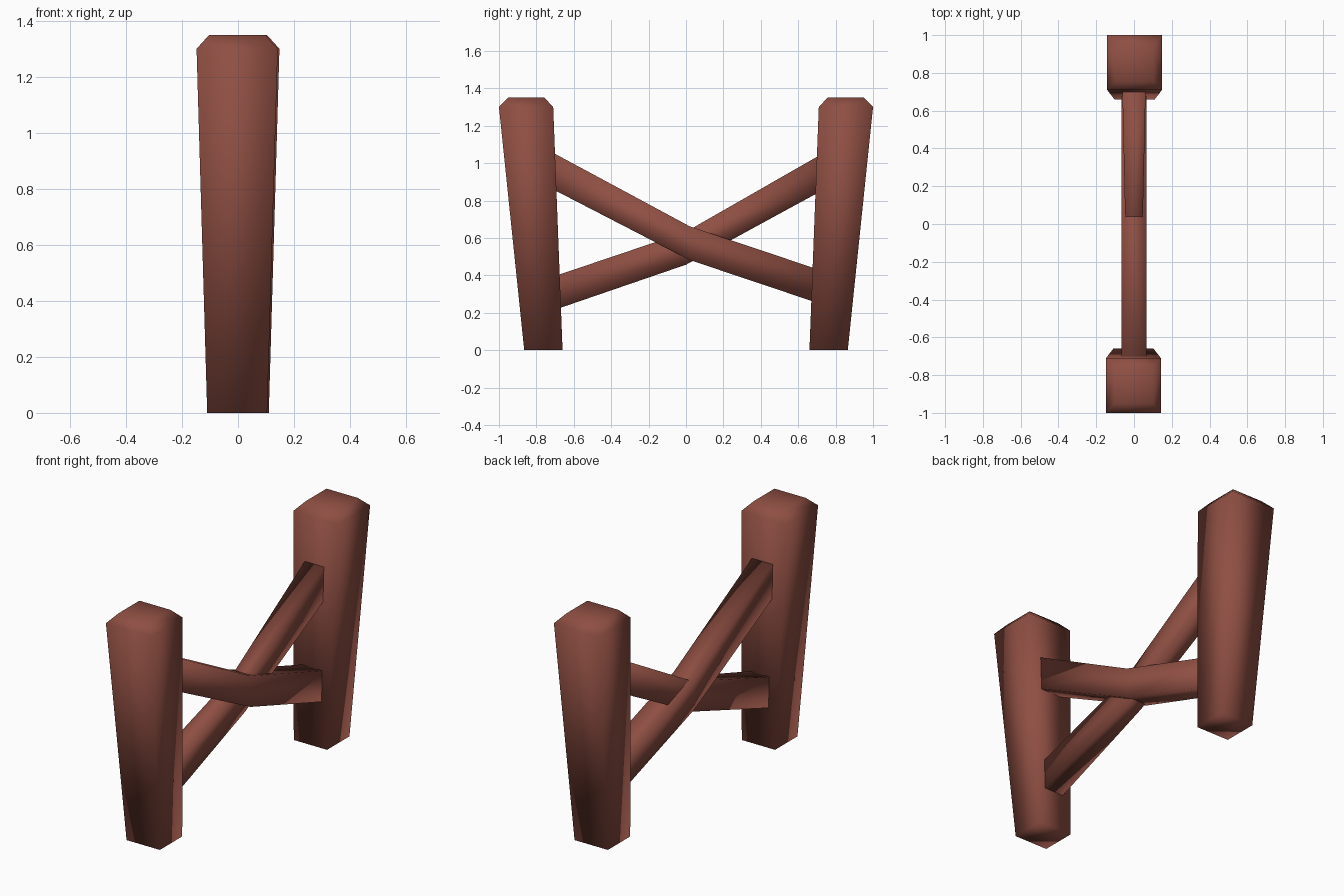
import bpy
import bmesh

if "Cube" in bpy.data.objects:
    bpy.data.objects.remove(bpy.data.objects["Cube"])

wood = bpy.data.materials.new("red brown wood")
wood.diffuse_color = (0.275, 0.078, 0.056, 1)
wood.use_nodes = True
wood.node_tree.nodes["Principled BSDF"].inputs["Base Color"].default_value = wood.diffuse_color


def loft(name, rings):
    """Skin a list of four-corner rings, cap both ends, shade smooth."""
    bm = bmesh.new()
    loops = [[bm.verts.new(p) for p in ring] for ring in rings]
    for a, b in zip(loops, loops[1:]):
        for i in range(4):
            j = (i + 1) % 4
            bm.faces.new((a[i], a[j], b[j], b[i]))
    bm.faces.new(loops[0])
    bm.faces.new(loops[-1])
    bmesh.ops.recalc_face_normals(bm, faces=bm.faces)
    for f in bm.faces:
        f.smooth = True
    mesh = bpy.data.meshes.new(name)
    bm.to_mesh(mesh)
    bm.free()
    mesh.materials.append(wood)
    obj = bpy.data.objects.new(name, mesh)
    bpy.context.collection.objects.link(obj)
    return obj


def post(name, side):
    # height, half width in x, inner and outer distance from the centre
    profile = [(0, 0.107, 0.66, 0.865), (1.3, 0.145, 0.71, 1.0),
               (1.35, 0.1, 0.757, 0.95)]
    cx = 0.003 * side
    loft(name, [[(cx - w, side * i, z), (cx + w, side * i, z),
                 (cx + w, side * o, z), (cx - w, side * o, z)]
                for z, w, i, o in profile])


def brace(name, side, stations):
    # distance along y, centre height, half width in x, half height
    loft(name, [[(-w, side * y, z - h), (w, side * y, z - h),
                 (w, side * y, z + h), (-w, side * y, z + h)]
                for y, z, w, h in stations])


# Leaning tapered posts with chamfered tops
post("front_post", -1)
post("back_post", 1)

# Bent braces crossing in the middle, high end on the given side
brace("wide_brace", -1, [(0.725, 0.965, 0.067, 0.098), (-0.02, 0.572, 0.067, 0.09),
                         (-0.69, 0.347, 0.067, 0.09)])
brace("narrow_brace", 1, [(0.725, 0.95, 0.062, 0.098), (0.0, 0.545, 0.046, 0.088),
                          (-0.69, 0.31, 0.062, 0.09)])
